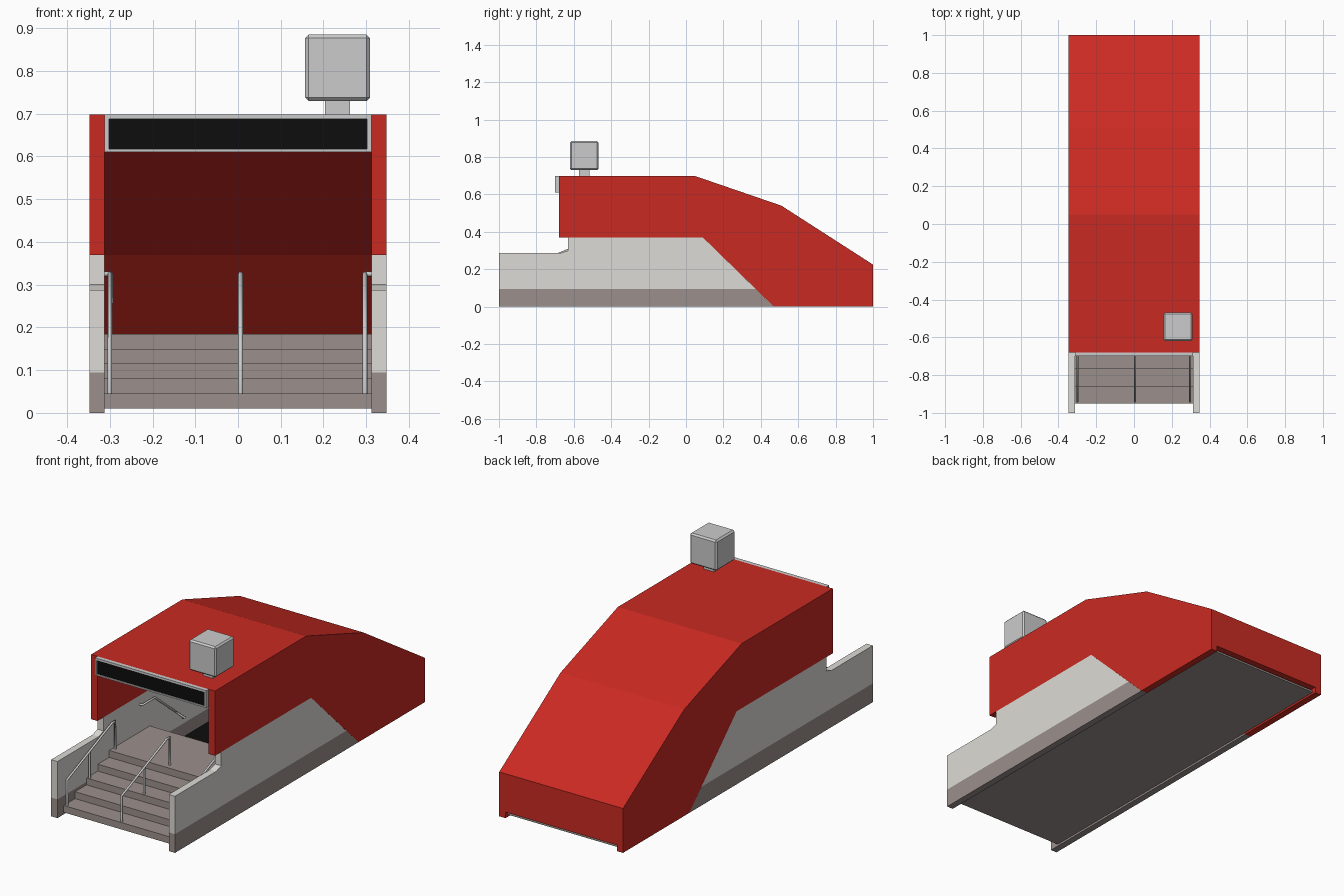
import bpy, bmesh

if "Cube" in bpy.data.objects:
    bpy.data.objects.remove(bpy.data.objects["Cube"])

def material(name, rgb):
    m = bpy.data.materials.new(name)
    m.diffuse_color = (*rgb, 1)
    m.use_nodes = True
    m.node_tree.nodes["Principled BSDF"].inputs["Base Color"].default_value = m.diffuse_color
    return m

RED = material("red_paint", (0.59, 0.023, 0.016))
STONE = material("pale_stone", (0.72, 0.71, 0.67))
DARK = material("dark_stone", (0.33, 0.28, 0.265))
BLACK = material("black", (0.004, 0.004, 0.004))

def finish(name, bm, mat):
    bmesh.ops.recalc_face_normals(bm, faces=bm.faces)
    me = bpy.data.meshes.new(name)
    bm.to_mesh(me)
    bm.free()
    ob = bpy.data.objects.new(name, me)
    bpy.context.collection.objects.link(ob)
    if mat:
        me.materials.append(mat)
    return ob

def extrude_x(name, profile, x0, x1, mat=None):
    """Extrude a (y, z) profile from x0 to x1."""
    bm = bmesh.new()
    face = bm.faces.new([bm.verts.new((x0, y, z)) for y, z in profile])
    geo = bmesh.ops.extrude_face_region(bm, geom=[face])["geom"]
    verts = [v for v in geo if isinstance(v, bmesh.types.BMVert)]
    bmesh.ops.translate(bm, vec=(x1 - x0, 0, 0), verts=verts)
    return finish(name, bm, mat)

def box(name, x, y, z, mat=None):
    return extrude_x(name, [(y[0], z[0]), (y[1], z[0]), (y[1], z[1]), (y[0], z[1])], *x, mat)

def tube(name, paths, r=0.0055):
    cu = bpy.data.curves.new(name, 'CURVE')
    cu.dimensions = '3D'
    cu.bevel_depth = r
    cu.bevel_resolution = 2
    cu.use_fill_caps = True
    for path in paths:
        sp = cu.splines.new('POLY')
        sp.points.add(len(path) - 1)
        for p, co in zip(sp.points, path):
            p.co = (*co, 1)
    ob = bpy.data.objects.new(name, cu)
    bpy.context.collection.objects.link(ob)

IN, OUT = 0.312, 0.347

# side walls: dark base, pale wall and red upper cladding on each side
base = [(-1, 0), (0.47, 0), (0.372, 0.095), (-1, 0.095)]
wall = [(-1, 0.095), (0.372, 0.095), (0.09, 0.37), (-0.63, 0.37),
        (-0.63, 0.30), (-0.67, 0.287), (-1, 0.287)]
roof = [(-0.68, 0.698), (0.05, 0.698), (0.51, 0.54), (1, 0.225)]
clad = [(-0.68, 0.37)] + roof + [(1, 0), (0.47, 0), (0.09, 0.37)]
for side, s in (("left", -1), ("right", 1)):
    extrude_x(side + "_wall_base", base, s * IN, s * OUT, DARK)
    extrude_x(side + "_wall", wall, s * IN, s * OUT, STONE)
    extrude_x(side + "_cladding", clad, s * IN, s * OUT, RED)

# roof between the sides, with its sloping ceiling
extrude_x("roof", roof + [(1, 0.03), (0.44, 0.03), (0.09, 0.37), (-0.33, 0.61),
                          (-0.40, 0.68), (-0.68, 0.68)], -IN, IN, RED)

# steps, landing and the floor behind
steps = [(-0.95, 0.01)]
for i in range(5):
    y, z = -0.95 + 0.091 * i, 0.01 + 0.035 * i
    steps += [(y, z), (y, z + 0.035)] if i else [(y, z + 0.035)]
steps += [(-0.26, 0.185), (-0.26, 0.02), (0.98, 0.02), (0.98, 0.01)]
extrude_x("steps", steps, -IN, IN, DARK)
box("dark_opening", (-IN, IN), (-0.26, 0.45), (0.02, 0.027), BLACK)

# sign: frame bars around a black panel
box("sign_panel", (-0.302, 0.302), (-0.695, -0.68), (0.617, 0.688), BLACK)
for n, z in (("bottom", (0.61, 0.617)), ("top", (0.688, 0.698))):
    box("sign_frame_" + n, (-IN, IN), (-0.70, -0.68), z)
for n, s in (("left", -1), ("right", 1)):
    box("sign_frame_" + n, (s * IN, s * 0.302), (-0.70, -0.68), (0.617, 0.688))

# roof lamp
lamp = box("lamp", (0.157, 0.309), (-0.62, -0.468), (0.73, 0.885))
bevel = lamp.modifiers.new("bevel", 'BEVEL')
bevel.width = 0.008
bevel.segments = 1
box("lamp_post", (0.204, 0.262), (-0.573, -0.515), (0.697, 0.732))

# stair handrails with a middle post
for name, x in (("left", -0.30), ("middle", 0.006), ("right", 0.297)):
    tube(name + "_handrail", [
        [(x, -0.94, 0.044), (x, -0.94, 0.175), (x, -0.58, 0.325),
         (x, -0.555, 0.325), (x, -0.555, 0.184)],
        [(x, -0.76, 0.08), (x, -0.76, 0.25)]])

# wall rails leading down inside
for name, s in (("left", -1), ("right", 1)):
    tube(name + "_inner_rail", [
        [(s * IN, -0.34, 0.325), (s * 0.298, -0.34, 0.325),
         (s * 0.298, -0.24, 0.325), (s * 0.298, 0.0, 0.13), (s * IN, 0.0, 0.13)]])
